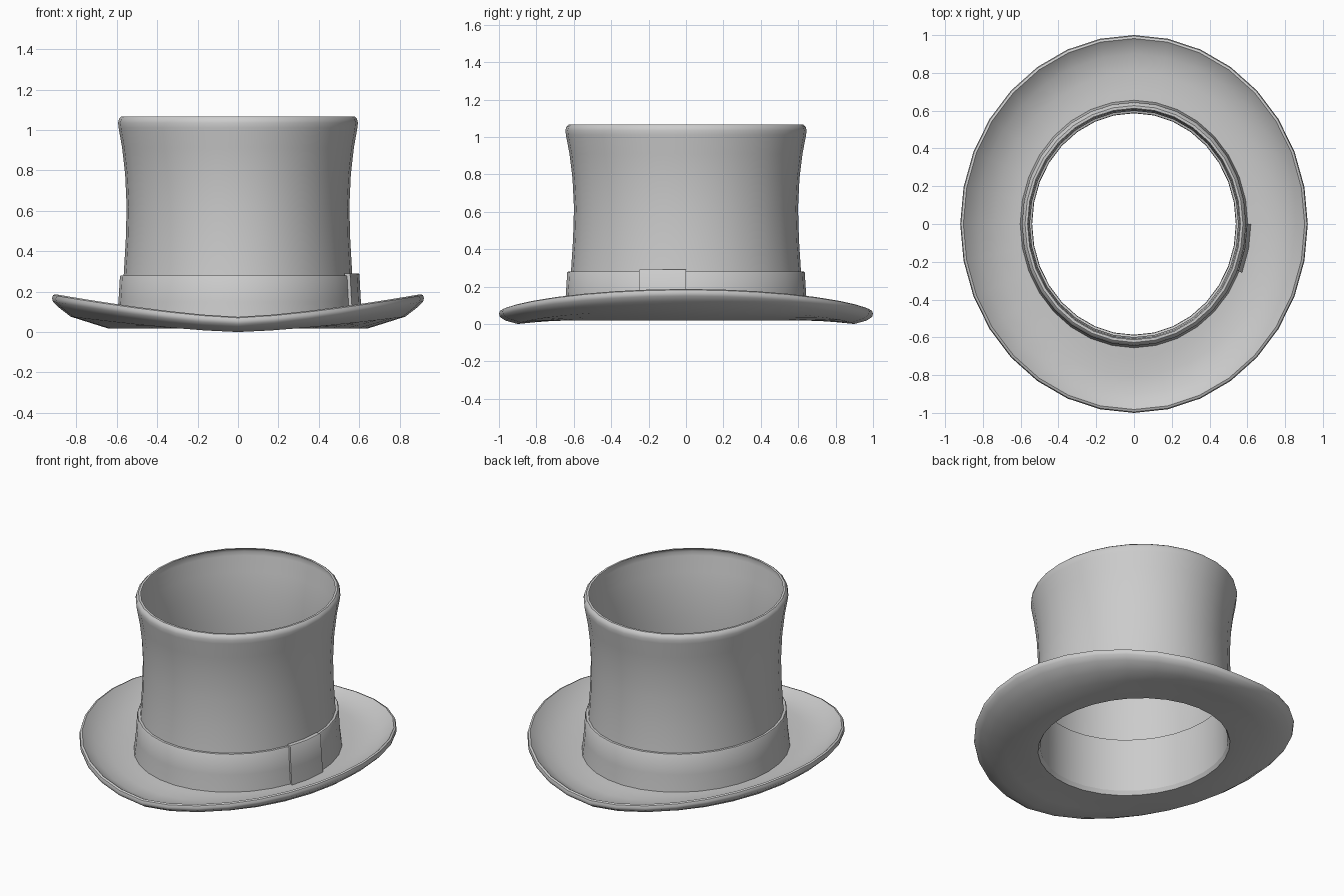
import bpy, math

if "Cube" in bpy.data.objects:
    bpy.data.objects.remove(bpy.data.objects["Cube"])

SEG = 32      # sides around the hat
OVAL = 0.92   # width / length ratio


def lathe(name, profile, first=0, last=SEG, closed=False):
    """Sweep (radius, z, side lift) points around an oval, whole or part turn."""
    full = last - first == SEG
    cols = SEG if full else last - first + 1
    n = len(profile)
    verts, faces = [], []
    for i in range(cols):
        a = 2 * math.pi * (first + i) / SEG
        lift = 0.112 * abs(math.cos(a)) ** 1.4
        for p in profile:
            w = p[2] if len(p) > 2 else 0
            verts.append((OVAL * p[0] * math.cos(a), p[0] * math.sin(a), p[1] + w * lift))
    for i in range(cols if full else cols - 1):
        j = (i + 1) % cols
        for k in range(n if closed else n - 1):
            m = (k + 1) % n
            faces.append((i * n + k, j * n + k, j * n + m, i * n + m))
    if not full and closed:
        faces.append(tuple(range(n)))
        faces.append(tuple((cols - 1) * n + k for k in reversed(range(n))))
    mesh = bpy.data.meshes.new(name)
    mesh.from_pydata(verts, [], faces)
    mesh.update()
    ob = bpy.data.objects.new(name, mesh)
    bpy.context.collection.objects.link(ob)
    bpy.ops.object.select_all(action='DESELECT')
    ob.select_set(True)
    bpy.context.view_layer.objects.active = ob
    bpy.ops.object.shade_smooth_by_angle(angle=math.radians(40))
    return ob


# Flared, open crown with a rounded lip
lathe("crown", [(.65, .03), (.63, .15), (.615, .28), (.604, .45), (.599, .62),
                (.607, .78), (.623, .91), (.642, 1.01), (.645, 1.035),
                (.64, 1.055), (.627, 1.066), (.612, 1.066)])

# Brim, swept up at the sides with a rolled edge
lathe("brim", [(.587, .045), (.60, .02), (.70, .018), (.80, .01, .33), (.90, 0, .68),
               (.965, .018, .93), (.995, .038, 1), (1.0, .055, 1), (.995, .07, 1),
               (.982, .075, 1), (.968, .065, .96), (.90, .035, .68),
               (.80, .032, .33), (.70, .035, .06), (.62, .045)], closed=True)

# Ribbon around the crown base
lathe("hat_band", [(.656, .035), (.643, .15), (.635, .275), (.631, .28), (.612, .28)])

# Flat ribbon tab on the right side
lathe("band_tab", [(.65, .04), (.673, .04), (.661, .15), (.653, .285),
                   (.648, .29), (.62, .29)], first=-2, last=0, closed=True)

# Inner sweatband
lathe("sweatband", [(.603, .40), (.588, .395), (.586, .22), (.587, .045)])
